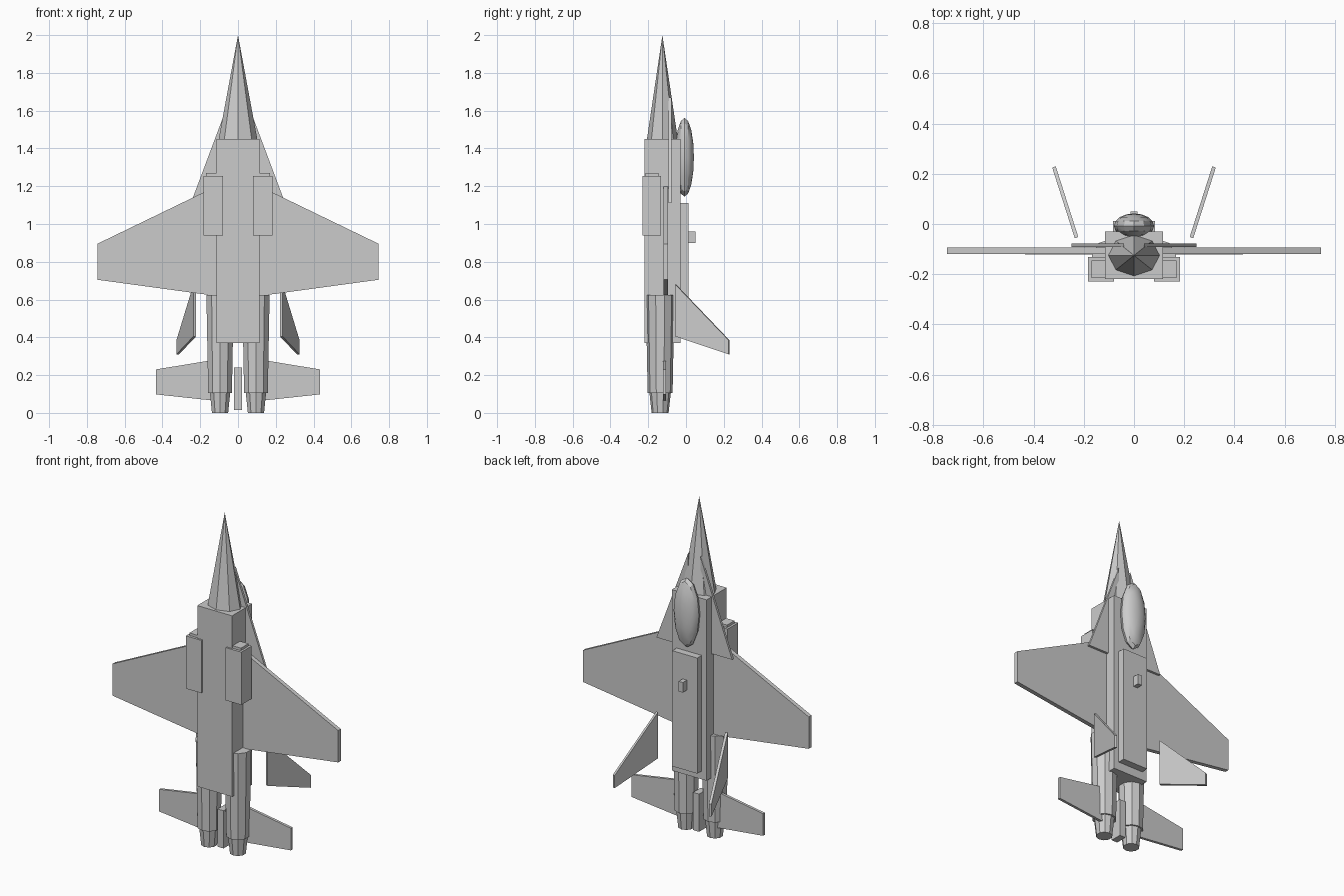
import bpy, bmesh
from mathutils import Matrix, Vector

old = bpy.data.objects.get("Cube")
if old:
    bpy.data.objects.remove(old, do_unlink=True)

# One flat grey for the whole airframe
grey = bpy.data.materials.new("airframe_grey")
grey.use_nodes = True
colour = (0.6, 0.6, 0.6, 1)
grey.diffuse_color = colour
grey.node_tree.nodes["Principled BSDF"].inputs["Base Color"].default_value = colour


def finish(name, bm):
    bmesh.ops.recalc_face_normals(bm, faces=bm.faces)
    mesh = bpy.data.meshes.new(name)
    bm.to_mesh(mesh)
    bm.free()
    mesh.materials.append(grey)
    obj = bpy.data.objects.new(name, mesh)
    bpy.context.collection.objects.link(obj)
    return obj


def box(name, x, y, z):
    """Block from (low, high) ranges."""
    bm = bmesh.new()
    size = [r[1] - r[0] for r in (x, y, z)]
    mid = [(r[0] + r[1]) / 2 for r in (x, y, z)]
    bmesh.ops.create_cube(bm, size=1, matrix=Matrix.Translation(mid) @ Matrix.Diagonal((*size, 1)))
    return finish(name, bm)


def plate(name, corners, thickness):
    """Flat polygon extruded along a thickness vector."""
    bm = bmesh.new()
    face = bm.faces.new([bm.verts.new(c) for c in corners])
    top = bmesh.ops.extrude_face_region(bm, geom=[face])["geom"]
    verts = [v for v in top if isinstance(v, bmesh.types.BMVert)]
    bmesh.ops.translate(bm, verts=verts, vec=Vector(thickness))
    bm.normal_update()
    return finish(name, bm)


def cone(name, sides, low, high, centre, z, squash=1):
    bm = bmesh.new()
    bmesh.ops.create_cone(bm, cap_ends=True, segments=sides, radius1=low, radius2=high, depth=z[1] - z[0])
    bmesh.ops.transform(bm, verts=bm.verts, matrix=Matrix.Translation(
        (*centre, (z[0] + z[1]) / 2)) @ Matrix.Diagonal((1, squash, 1, 1)))
    bmesh.ops.remove_doubles(bm, verts=bm.verts, dist=0.0001)
    return finish(name, bm)


# Body
box("fuselage", (-0.115, 0.115), (-0.22, -0.03), (0.37, 1.45))
box("spine", (-0.083, 0.083), (-0.04, 0.012), (0.42, 1.11))
box("spine_block", (-0.014, 0.014), (0.005, 0.05), (0.9, 0.96))
box("tail_hook", (-0.02, 0.02), (-0.165, -0.095), (0.015, 0.24))
cone("nose", 8, 0.102, 0, (0, -0.125), (1.45, 2), 0.8)

# Canopy bubble
bm = bmesh.new()
bmesh.ops.create_uvsphere(bm, u_segments=12, v_segments=8, radius=1)
bmesh.ops.transform(bm, verts=bm.verts, matrix=Matrix.Translation((0, -0.008, 1.353))
                    @ Matrix.Diagonal((0.08, 0.05, 0.208, 1)) @ Matrix.Rotation(1.570796, 4, "X"))
canopy = finish("canopy", bm)
bpy.context.view_layer.objects.active = canopy
canopy.select_set(True)
bpy.ops.object.shade_smooth_by_angle()

# Paired parts
for side, s in (("left", 1), ("right", -1)):
    def flat(name, outline, y, depth):
        return plate(f"{side}_{name}", [(s * x, y, z) for x, z in outline], (0, depth, 0))

    flat("wing", [(0.1, 1.207), (0.745, 0.895), (0.745, 0.705), (0.1, 0.617)], -0.119, 0.025)
    flat("strake", [(0.04, 1.67), (0.25, 1.11), (0.04, 1.11)], -0.092, 0.014)
    flat("tailplane", [(0.1, 0.285), (0.435, 0.23), (0.435, 0.098), (0.1, 0.062)], -0.122, 0.016)

    # Canted fin
    root, tip = (0.222, -0.052), (0.312, 0.23)
    fin = [(*root, 0.68), (*tip, 0.385), (*tip, 0.31), (*root, 0.405)]
    plate(f"{side}_fin", [(s * x, y, z) for x, y, z in fin], (s * 0.014, -0.005, 0))

    # Intake with raised lip
    box(f"{side}_intake", sorted((s * 0.08, s * 0.183)), (-0.23, -0.132), (0.94, 1.255))
    box(f"{side}_intake_lip", sorted((s * 0.1, s * 0.17)), (-0.215, -0.145), (1.2, 1.27))

    # Engine and nozzle
    cone(f"{side}_engine", 10, 0.066, 0.076, (s * 0.095, -0.137), (0.105, 0.625))
    cone(f"{side}_nozzle", 10, 0.045, 0.057, (s * 0.095, -0.137), (0, 0.11))
